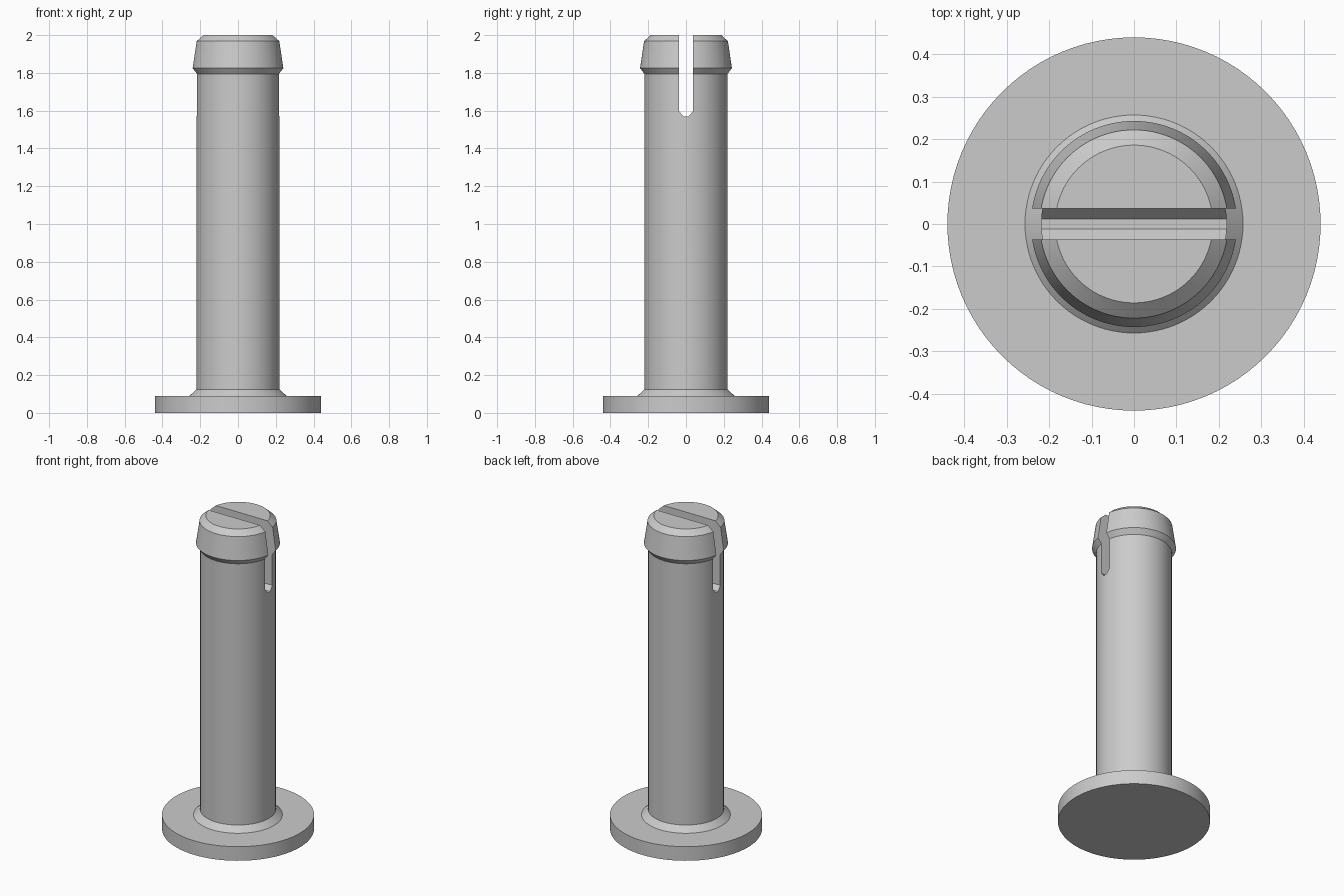
import bpy, bmesh
from math import cos, sin, pi, radians

cube = bpy.data.objects.get("Cube")
if cube:
    bpy.data.objects.remove(cube, do_unlink=True)

grey = bpy.data.materials.new("plain grey")
grey.use_nodes = True
colour = (0.6, 0.6, 0.6, 1)
grey.diffuse_color = colour
grey.node_tree.nodes["Principled BSDF"].inputs["Base Color"].default_value = colour


def make_object(name, bm):
    bmesh.ops.recalc_face_normals(bm, faces=bm.faces)
    mesh = bpy.data.meshes.new(name)
    bm.to_mesh(mesh)
    bm.free()
    mesh.materials.append(grey)
    obj = bpy.data.objects.new(name, mesh)
    bpy.context.collection.objects.link(obj)
    return obj


def lathe(name, profile, sides=96):
    """Closed solid of revolution with flat end caps."""
    bm = bmesh.new()
    rings = [[bm.verts.new((r * cos(2 * pi * i / sides), r * sin(2 * pi * i / sides), z))
              for i in range(sides)] for r, z in profile]
    for low, high in zip(rings, rings[1:]):
        for i in range(sides):
            j = (i + 1) % sides
            bm.faces.new((low[i], low[j], high[j], high[i]))
    bm.faces.new(rings[0])
    bm.faces.new(rings[-1])
    return make_object(name, bm)


def prism_x(name, outline, half_length):
    """Solid extruded along x from a (y, z) outline."""
    bm = bmesh.new()
    face = bm.faces.new([bm.verts.new((-half_length, y, z)) for y, z in outline])
    result = bmesh.ops.extrude_face_region(bm, geom=[face])
    verts = [v for v in result["geom"] if isinstance(v, bmesh.types.BMVert)]
    bmesh.ops.translate(bm, verts=verts, vec=(2 * half_length, 0, 0))
    return make_object(name, bm)


# Flange, chamfered root, shaft and barbed head in one turned profile
pin = lathe("flanged_pin", [
    (0.44, 0), (0.44, 0.09),
    (0.257, 0.09), (0.219, 0.125),
    (0.219, 1.793), (0.243, 1.825),
    (0.222, 1.968), (0.186, 2),
])

# Slot across the head, with a chamfered floor
half = [(0.012, 1.568), (0.037, 1.597), (0.037, 2.1)]
slot = prism_x("slot_cutter", half + [(-y, z) for y, z in reversed(half)], 0.5)
slot.hide_render = True

cut = pin.modifiers.new("slot", "BOOLEAN")
cut.operation = "DIFFERENCE"
cut.solver = "EXACT"
cut.object = slot

# Bake the cut so that its edges can be kept sharp
bpy.context.view_layer.update()
evaluated = pin.evaluated_get(bpy.context.evaluated_depsgraph_get())
baked = bpy.data.meshes.new_from_object(evaluated)
pin.modifiers.clear()
pin.data = baked
bpy.data.objects.remove(slot, do_unlink=True)

for obj in bpy.context.selected_objects:
    obj.select_set(False)
pin.select_set(True)
bpy.context.view_layer.objects.active = pin
bpy.ops.object.shade_smooth_by_angle(angle=radians(7))
